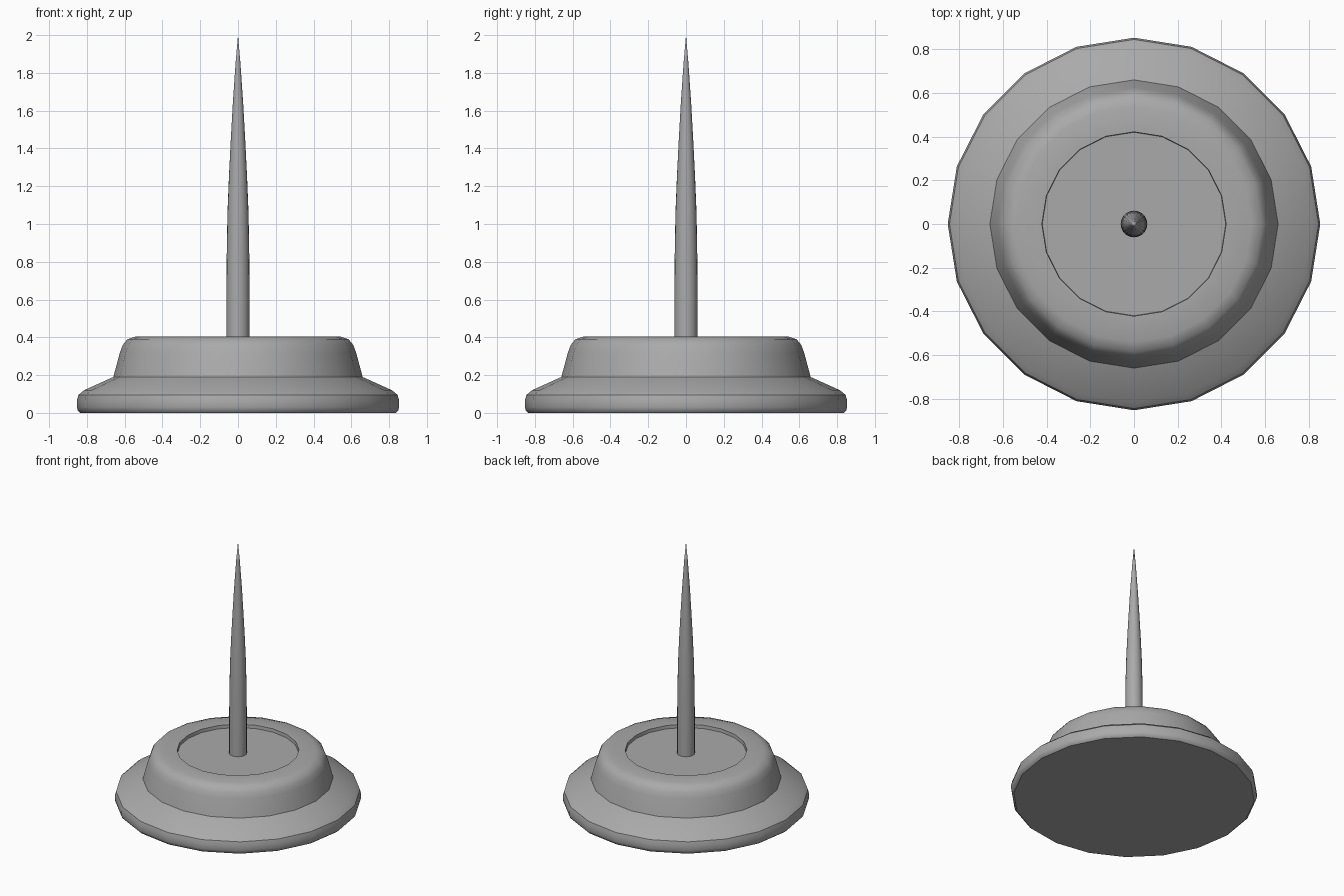
import bpy, bmesh, math

cube = bpy.data.objects.get("Cube")
if cube:
    bpy.data.objects.remove(cube, do_unlink=True)

SIDES = 20

grey = bpy.data.materials.new("plain_grey")
grey.use_nodes = True
colour = (0.4, 0.4, 0.4, 1)
grey.diffuse_color = colour
grey.node_tree.nodes["Principled BSDF"].inputs["Base Color"].default_value = colour


def lathe(name, profile, angle):
    """Revolve a (radius, height) profile around the z axis."""
    bm = bmesh.new()
    verts = [bm.verts.new((r, 0, z)) for r, z in profile]
    edges = [bm.edges.new(pair) for pair in zip(verts, verts[1:])]
    bmesh.ops.spin(bm, geom=verts + edges, cent=(0, 0, 0), axis=(0, 0, 1),
                   angle=math.tau, steps=SIDES, use_duplicate=False)
    bmesh.ops.remove_doubles(bm, verts=bm.verts, dist=0.0005)
    bmesh.ops.recalc_face_normals(bm, faces=bm.faces)
    mesh = bpy.data.meshes.new(name)
    bm.to_mesh(mesh)
    bm.free()
    mesh.materials.append(grey)
    obj = bpy.data.objects.new(name, mesh)
    bpy.context.collection.objects.link(obj)
    bpy.ops.object.select_all(action="DESELECT")
    obj.select_set(True)
    bpy.context.view_layer.objects.active = obj
    bpy.ops.object.shade_smooth_by_angle(angle=math.radians(angle))
    return obj


# Stepped foot with rounded rim, raised collar and shallow round recess
lathe("stand_base", [
    (0, 0), (0.835, 0), (0.848, 0.012), (0.853, 0.03), (0.853, 0.065),
    (0.845, 0.095), (0.815, 0.12), (0.66, 0.19),
    (0.625, 0.32), (0.61, 0.36), (0.585, 0.39), (0.54, 0.405),
    (0.422, 0.405), (0.42, 0.38), (0, 0.38)], 35)

# Slender spike that narrows to a point
lathe("spike", [
    (0, 0.37), (0.061, 0.37), (0.061, 0.7), (0.059, 0.9), (0.055, 1.08),
    (0.048, 1.25), (0.039, 1.43), (0.028, 1.63), (0.013, 1.85), (0, 2)], 40)
